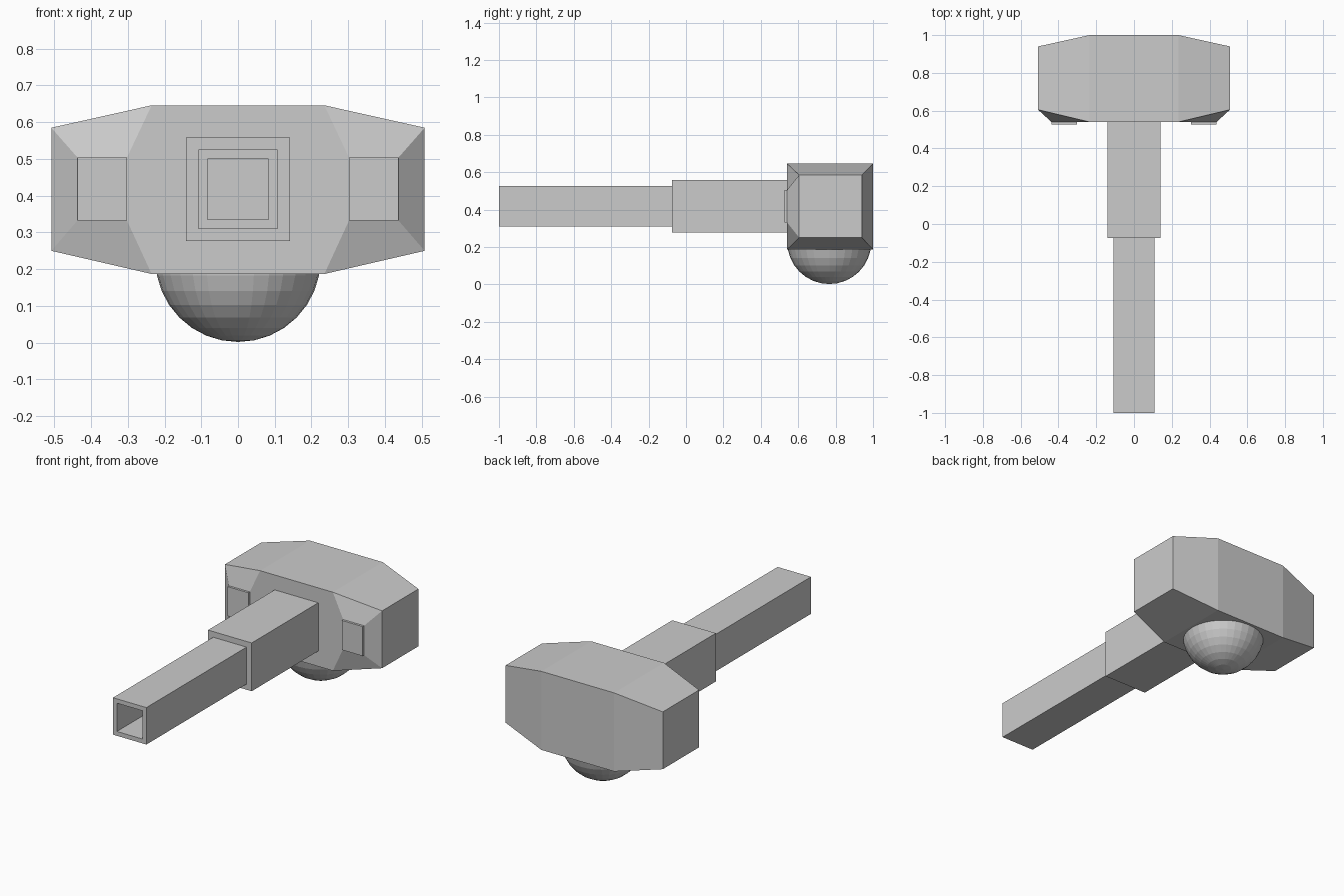
import bpy, bmesh

if "Cube" in bpy.data.objects:
    bpy.data.objects.remove(bpy.data.objects["Cube"])


def finish(name, bm):
    bmesh.ops.recalc_face_normals(bm, faces=bm.faces)
    me = bpy.data.meshes.new(name)
    bm.to_mesh(me)
    bm.free()
    ob = bpy.data.objects.new(name, me)
    bpy.context.collection.objects.link(ob)
    return ob


def box_bm(x0, x1, y0, y1, z0, z1):
    bm = bmesh.new()
    bmesh.ops.create_cube(bm, size=1)
    for v in bm.verts:
        v.co = (x1 if v.co.x > 0 else x0,
                y1 if v.co.y > 0 else y0,
                z1 if v.co.z > 0 else z0)
    return bm


def rect(bm, x, y0, y1, z0, z1):
    return [bm.verts.new((x, y, z)) for y, z in
            ((y0, z0), (y1, z0), (y1, z1), (y0, z1))]


# Head: rectangular sections tapering to the ends
bm = bmesh.new()
loops = [rect(bm, -0.508, 0.605, 0.94, 0.25, 0.585),
         rect(bm, -0.235, 0.54, 1.0, 0.187, 0.646),
         rect(bm, 0.235, 0.54, 1.0, 0.187, 0.646),
         rect(bm, 0.508, 0.605, 0.94, 0.25, 0.585)]
bm.faces.new(loops[0])
bm.faces.new(loops[3])
for k in range(3):
    a, b = loops[k], loops[k + 1]
    for i in range(4):
        j = (i + 1) % 4
        if i == 3 and k != 1:
            continue  # front side faces get a raised inset below
        bm.faces.new((a[i], a[j], b[j], b[i]))

# Chamfered front corners around the flat pads
for s, inner, outer in ((-1, loops[1], loops[0]), (1, loops[2], loops[3])):
    rim = [inner[0], outer[0], outer[3], inner[3]]
    pad = [bm.verts.new((s * x, 0.54, z)) for x, z in
           ((0.302, 0.332), (0.437, 0.332), (0.437, 0.504), (0.302, 0.504))]
    for i in range(4):
        j = (i + 1) % 4
        bm.faces.new((rim[i], rim[j], pad[j], pad[i]))
    bm.faces.new(pad)
finish("head", bm)

# Raised front panels
for s, side in ((-1, "left"), (1, "right")):
    xs = sorted((s * 0.302, s * 0.437))
    finish("front_panel_" + side, box_bm(*xs, 0.527, 0.545, 0.332, 0.504))

# Sleeve behind the barrel
finish("sleeve", box_bm(-0.141, 0.141, -0.075, 0.545, 0.277, 0.559))

# Square barrel with a recessed bore
bm = box_bm(-0.108, 0.108, -1.0, -0.07, 0.31, 0.526)
front = min(bm.faces, key=lambda f: f.calc_center_median().y)
bmesh.ops.inset_region(bm, faces=[front], thickness=0.036)
bore = bmesh.ops.extrude_discrete_faces(bm, faces=[front])["faces"][0]
for v in bore.verts:
    v.co.y = -0.1
finish("barrel", bm)

# Ball under the head
bm = bmesh.new()
bmesh.ops.create_uvsphere(bm, u_segments=32, v_segments=16, radius=0.225)
bmesh.ops.translate(bm, verts=bm.verts, vec=(0, 0.766, 0.227))
finish("ball_mount", bm)
